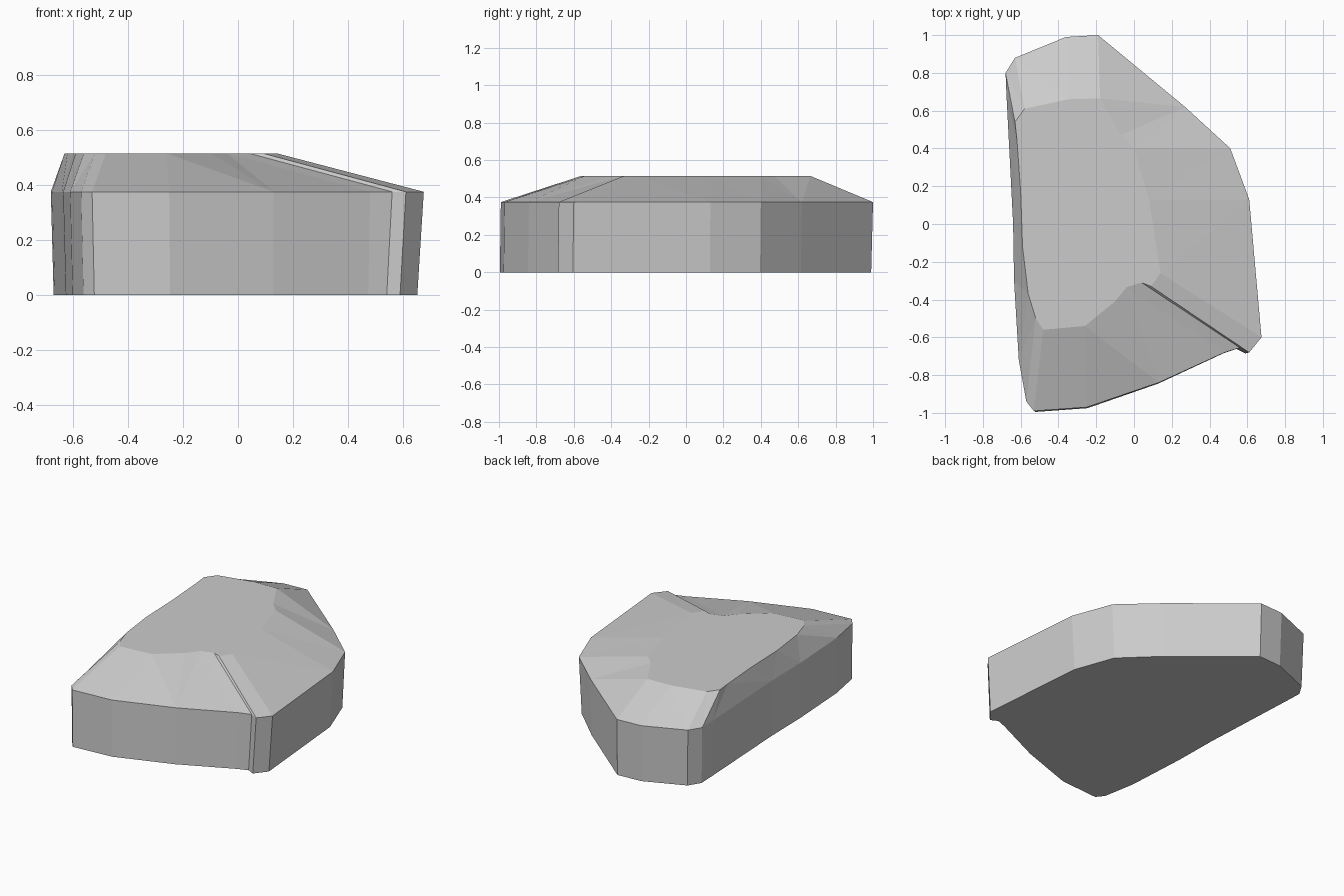
import bpy
import bmesh

if "Cube" in bpy.data.objects:
    bpy.data.objects.remove(bpy.data.objects["Cube"], do_unlink=True)

RIM_HEIGHT = 0.375
TOP_HEIGHT = 0.515

# Matching points of the outer rim and the flat top, counter-clockwise
RIM = [(-.19, 1), (-.36, .99), (-.63, .88), (-.68, .8), (-.675, .68),
       (-.64, 0), (-.635, -.3), (-.61, -.72), (-.57, -.94), (-.53, -.99),
       (-.25, -.97), (.13, -.84), (.48, -.68), (.56, -.655), (.61, -.68),
       (.675, -.6), (.61, .13), (.51, .4), (.27, .62)]
TOP = [(-.18, .665), (-.35, .66), (-.58, .61), (-.63, .54), (-.62, .45),
       (-.6, .17), (-.59, -.12), (-.56, -.37), (-.52, -.5), (-.48, -.56),
       (-.26, -.54), (-.1, -.41), (-.04, -.335), (.04, -.31), (.09, -.33),
       (.14, -.26), (.08, .13), (0, .4), (-.07, .47)]


def make_material(name, color):
    material = bpy.data.materials.new(name)
    material.use_nodes = True
    material.diffuse_color = color
    shader = material.node_tree.nodes["Principled BSDF"]
    shader.inputs["Base Color"].default_value = color
    shader.inputs["Roughness"].default_value = 0.9
    return material


def add_ring(bm, points, height):
    return [bm.verts.new((x, y, height)) for x, y in points]


def bridge(bm, lower, upper):
    count = len(lower)
    faces = []
    for i in range(count):
        j = (i + 1) % count
        faces.append(bm.faces.new((lower[i], lower[j], upper[j], upper[i])))
    return faces


def undercut(point):
    # The foot is slightly narrower on the left side and at the back
    x, y = point
    foot_x = x * 0.965 if x > 0.5 else x * 0.985
    foot_y = y * 0.99 if y > 0 else y - 0.005
    return foot_x, max(foot_y, -1)


# Rock slab: upright wall, sloping facets and a flat top
bm = bmesh.new()
foot = add_ring(bm, [undercut(point) for point in RIM], 0)
rim = add_ring(bm, RIM, RIM_HEIGHT)
top = add_ring(bm, TOP, TOP_HEIGHT)
bridge(bm, foot, rim)
slopes = bridge(bm, rim, top)
bmesh.ops.triangulate(bm, faces=slopes, quad_method="SHORT_EDGE")
caps = [bm.faces.new(top), bm.faces.new(foot[::-1])]
bmesh.ops.triangulate(bm, faces=caps)
bmesh.ops.recalc_face_normals(bm, faces=bm.faces)

mesh = bpy.data.meshes.new("rock_slab")
bm.to_mesh(mesh)
bm.free()
mesh.materials.append(make_material("stone grey", (0.6, 0.6, 0.6, 1)))
rock = bpy.data.objects.new("rock_slab", mesh)
bpy.context.collection.objects.link(rock)
